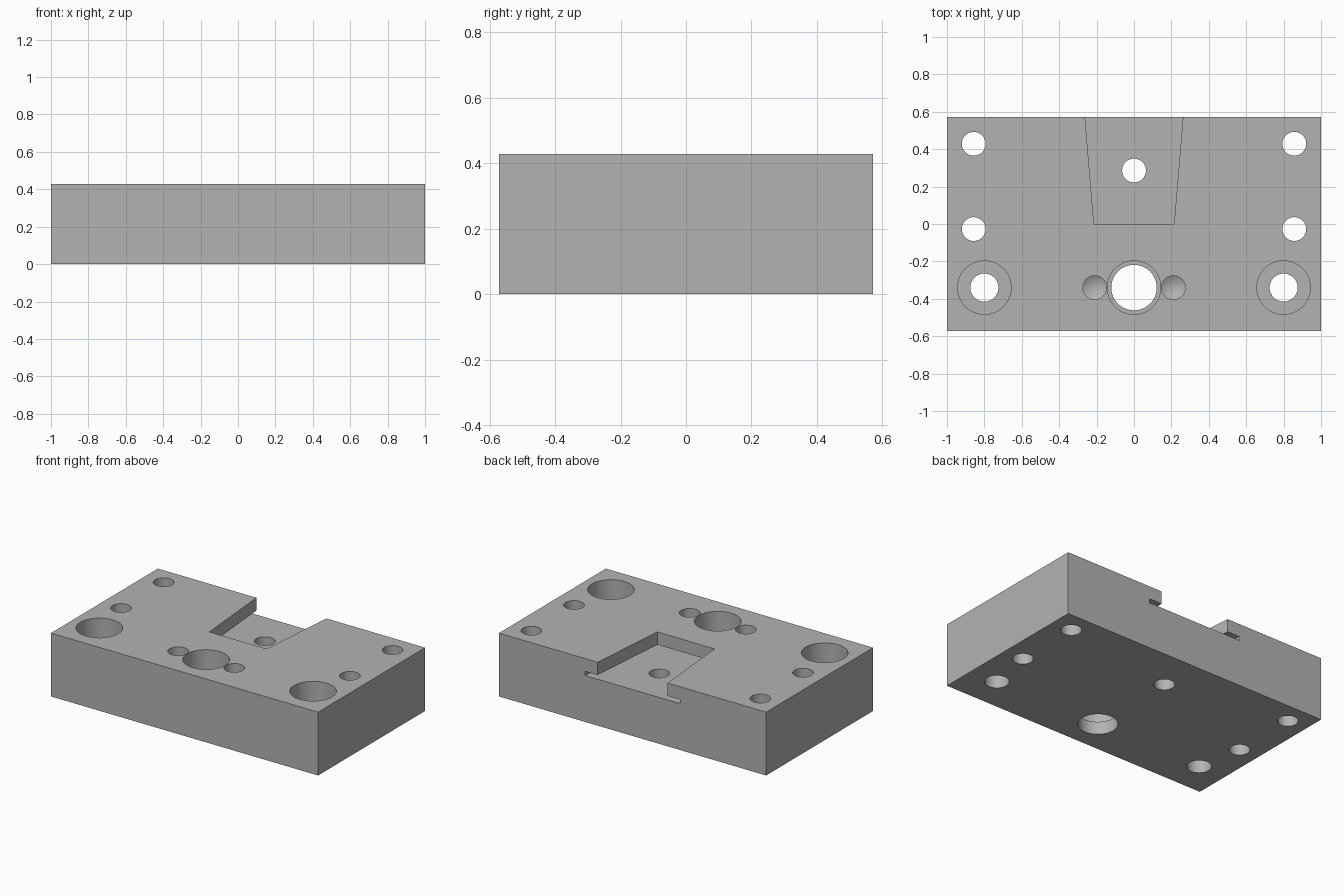
import bpy, bmesh, math

if "Cube" in bpy.data.objects:
    bpy.data.objects.remove(bpy.data.objects["Cube"])

W, D, H = 1.0, 0.5714, 0.4286      # half width, half depth, height
SEG = 64


def mesh_object(name, bm):
    bmesh.ops.recalc_face_normals(bm, faces=bm.faces)
    me = bpy.data.meshes.new(name)
    bm.to_mesh(me)
    bm.free()
    ob = bpy.data.objects.new(name, me)
    bpy.context.collection.objects.link(ob)
    return ob


def prism(bm, outline, z0, z1):
    face = bm.faces.new([bm.verts.new((x, y, z0)) for x, y in outline])
    ext = bmesh.ops.extrude_face_region(bm, geom=[face])
    verts = [g for g in ext["geom"] if isinstance(g, bmesh.types.BMVert)]
    bmesh.ops.translate(bm, vec=(0, 0, z1 - z0), verts=verts)


def lathe(bm, x, y, profile):
    """Closed solid of revolution from (radius, z) points; radius 0 ends in a tip."""
    rings = []
    for r, z in profile:
        if r == 0:
            rings.append([bm.verts.new((x, y, z))] * SEG)
        else:
            rings.append([bm.verts.new((x + r * math.cos(2 * math.pi * i / SEG),
                                        y + r * math.sin(2 * math.pi * i / SEG), z))
                          for i in range(SEG)])
    for a, b in zip(rings, rings[1:]):
        for i in range(SEG):
            j = (i + 1) % SEG
            bm.faces.new(list(dict.fromkeys((a[i], a[j], b[j], b[i]))))
    for ring in (rings[0], rings[-1]):
        if ring[0] is not ring[1]:
            bm.faces.new(ring)


def cut(target, bm, name):
    cutter = mesh_object(name, bm)
    cutter.hide_render = True
    mod = target.modifiers.new(name, "BOOLEAN")
    mod.operation = "DIFFERENCE"
    mod.solver = "EXACT"
    mod.object = cutter
    bpy.context.view_layer.objects.active = target
    bpy.ops.object.modifier_apply(modifier=name)
    bpy.data.objects.remove(cutter)


# block body
bm = bmesh.new()
prism(bm, [(-W, -D), (W, -D), (W, D), (-W, D)], 0, H)
block = mesh_object("mounting_block", bm)


# tapered T-slot, open at the back: wide undercut, then narrow mouth
def slot_outline(grow, end):
    slope = (0.262 - 0.214) / D
    y1 = D + 0.1
    a, b = 0.214 + grow + slope * end, 0.214 + grow + slope * y1
    return [(-a, end), (a, end), (b, y1), (-b, y1)]


bm = bmesh.new()
prism(bm, slot_outline(0.094, -0.09), 0.314, 0.342)
cut(block, bm, "slot_undercut")
bm = bmesh.new()
prism(bm, slot_outline(0, 0), 0.33, H + 0.1)
cut(block, bm, "slot_mouth")

# holes
LOW, TOP = -0.1, H + 0.1
bm = bmesh.new()
lathe(bm, 0, 0.286, [(0.0635, LOW), (0.0635, TOP)])
lathe(bm, 0, -0.34, [(0.1215, LOW), (0.1215, 0.086), (0.143, 0.086), (0.143, TOP)])
for s in (-1, 1):
    for y in (0.429, -0.027):
        lathe(bm, s * 0.857, y, [(0.0635, LOW), (0.0635, TOP)])
    # counterbored screw holes
    lathe(bm, s * 0.8, -0.34, [(0.075, LOW), (0.075, 0.22), (0.143, 0.22), (0.143, TOP)])
    # blind drilled holes with conical bottoms
    lathe(bm, s * 0.2105, -0.34, [(0, 0.18), (0.0635, 0.217), (0.0635, TOP)])
cut(block, bm, "holes")

# material and shading
mat = bpy.data.materials.new("steel_grey")
mat.diffuse_color = (0.45, 0.45, 0.45, 1)
mat.use_nodes = True
mat.node_tree.nodes["Principled BSDF"].inputs["Base Color"].default_value = mat.diffuse_color
block.data.materials.clear()
block.data.materials.append(mat)
bpy.ops.object.select_all(action="DESELECT")
block.select_set(True)
bpy.context.view_layer.objects.active = block
bpy.ops.object.shade_smooth_by_angle(angle=math.radians(25))
